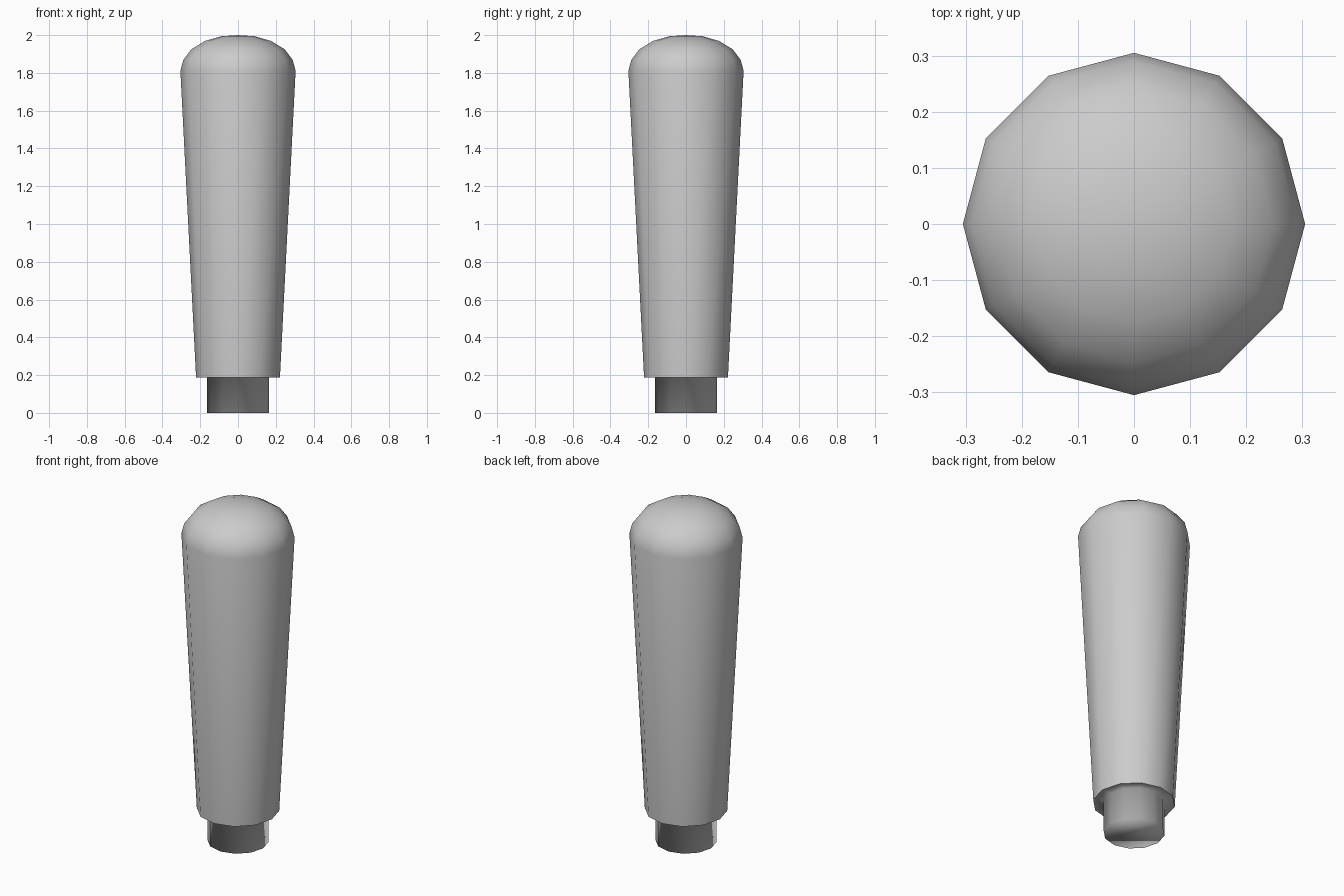
import bpy
import bmesh
from math import radians, pi, cos, sin

default = bpy.data.objects.get("Cube")
if default:
    bpy.data.objects.remove(default, do_unlink=True)

SIDES = 12

# Single plain grey
grey = bpy.data.materials.new("plain grey")
grey.use_nodes = True
colour = (0.6, 0.6, 0.6, 1.0)
grey.diffuse_color = colour
grey.node_tree.nodes["Principled BSDF"].inputs["Base Color"].default_value = colour


def lathe(name, profile, cap_bottom=False, tip=None):
    """Turn a list of (radius, height), bottom to top, about the z axis."""
    bm = bmesh.new()
    rings = []
    for r, z in profile:
        rings.append([bm.verts.new((r * cos(2 * pi * i / SIDES),
                                    r * sin(2 * pi * i / SIDES), z))
                      for i in range(SIDES)])
    for low, high in zip(rings, rings[1:]):
        for i in range(SIDES):
            j = (i + 1) % SIDES
            bm.faces.new((low[i], low[j], high[j], high[i]))
    if cap_bottom:
        bm.faces.new(rings[0][::-1])
    if tip is not None:
        top = bm.verts.new((0, 0, tip))
        for i in range(SIDES):
            bm.faces.new((rings[-1][i], rings[-1][(i + 1) % SIDES], top))
    mesh = bpy.data.meshes.new(name)
    bm.to_mesh(mesh)
    bm.free()
    mesh.materials.append(grey)
    obj = bpy.data.objects.new(name, mesh)
    bpy.context.collection.objects.link(obj)
    bpy.ops.object.select_all(action="DESELECT")
    obj.select_set(True)
    bpy.context.view_layer.objects.active = obj
    return obj


# Tapered grip with a domed end
lathe("handle_grip",
      [(0.222, 0.187), (0.305, 1.81), (0.29, 1.868), (0.247, 1.925),
       (0.175, 1.969), (0.088, 1.994)], tip=2.0)
bpy.ops.object.shade_smooth_by_angle(angle=radians(50))

# Narrow neck that blends into the flat shoulder under the grip
lathe("handle_neck", [(0.165, 0), (0.165, 0.187), (0.222, 0.187)], cap_bottom=True)
bpy.ops.object.shade_smooth()
